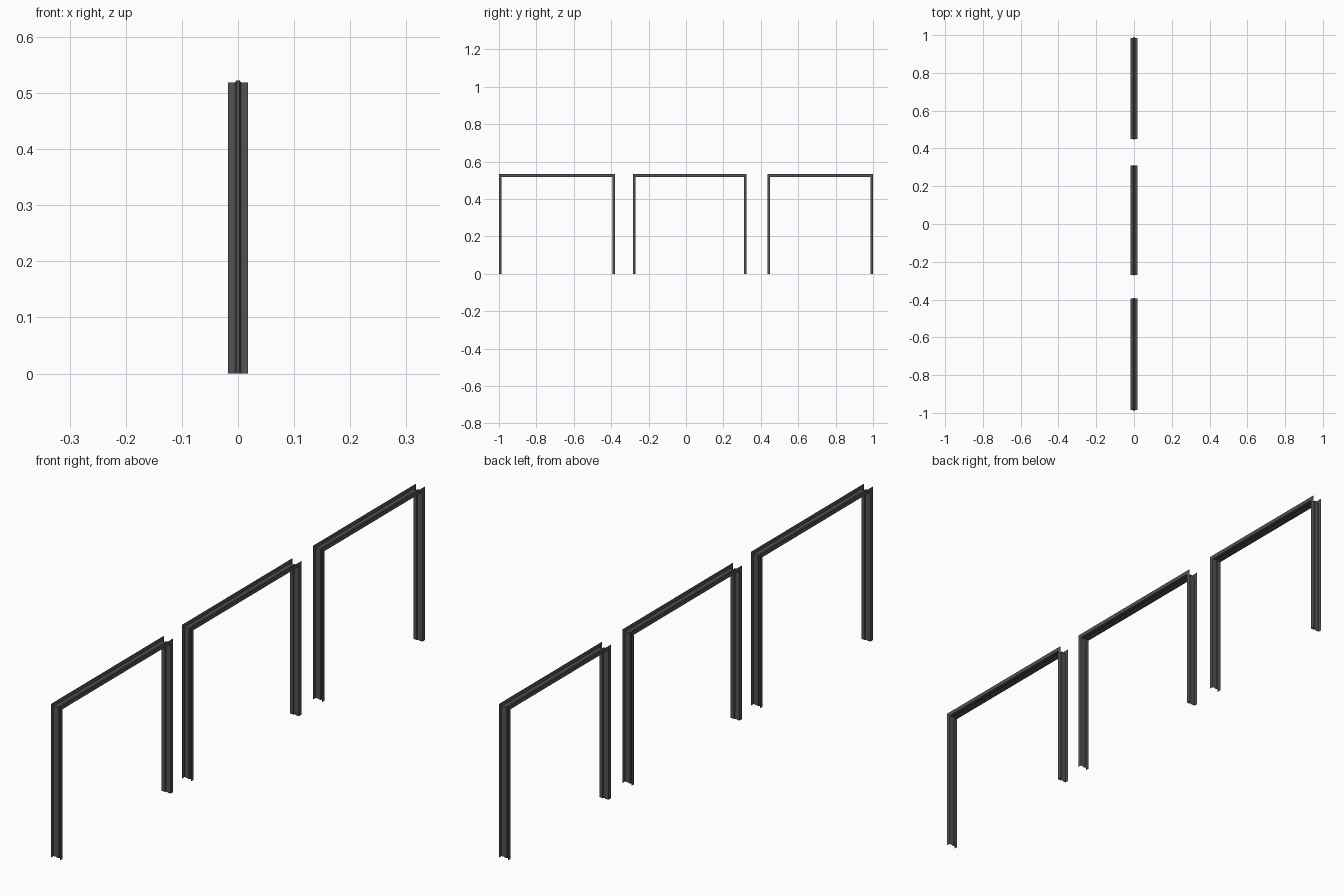
import bpy, bmesh

if "Cube" in bpy.data.objects:
    bpy.data.objects.remove(bpy.data.objects["Cube"])

# One flat colour for the sheet-metal channels
steel = bpy.data.materials.new("dark grey steel")
steel.diffuse_color = (0.085, 0.085, 0.085, 1)
steel.use_nodes = True
steel.node_tree.nodes["Principled BSDF"].inputs["Base Color"].default_value = steel.diffuse_color

HALF, DEPTH, TOP = 0.0175, 0.014, 0.533

# Channel section: (x, inset from the outer outline); open side faces outward
SECTION = [(-HALF, 0), (-HALF, DEPTH), (-0.005, DEPTH), (-0.003, DEPTH - 0.003),
           (0.003, DEPTH - 0.003), (0.005, DEPTH), (HALF, DEPTH), (HALF, 0)]


def door_frame(name, y0, y1):
    """Mitred U-channel swept up one leg, along the head and down the other."""
    bm = bmesh.new()
    rails = []
    for x, inset in SECTION:
        a, b, t = y0 + inset, y1 - inset, TOP - inset
        rails.append([bm.verts.new((x, y, z)) for y, z in
                      ((a, 0), (a, t), (b, t), (b, 0))])
    for r, s in zip(rails, rails[1:]):
        for i in range(3):
            bm.faces.new((r[i], r[i + 1], s[i + 1], s[i]))
    bmesh.ops.recalc_face_normals(bm, faces=bm.faces)
    mesh = bpy.data.meshes.new(name)
    bm.to_mesh(mesh)
    bm.free()
    mesh.materials.append(steel)
    obj = bpy.data.objects.new(name, mesh)
    bpy.context.collection.objects.link(obj)


# Three frames in a row
door_frame("front_frame", -1.0, -0.38)
door_frame("middle_frame", -0.283, 0.323)
door_frame("back_frame", 0.436, 1.0)
